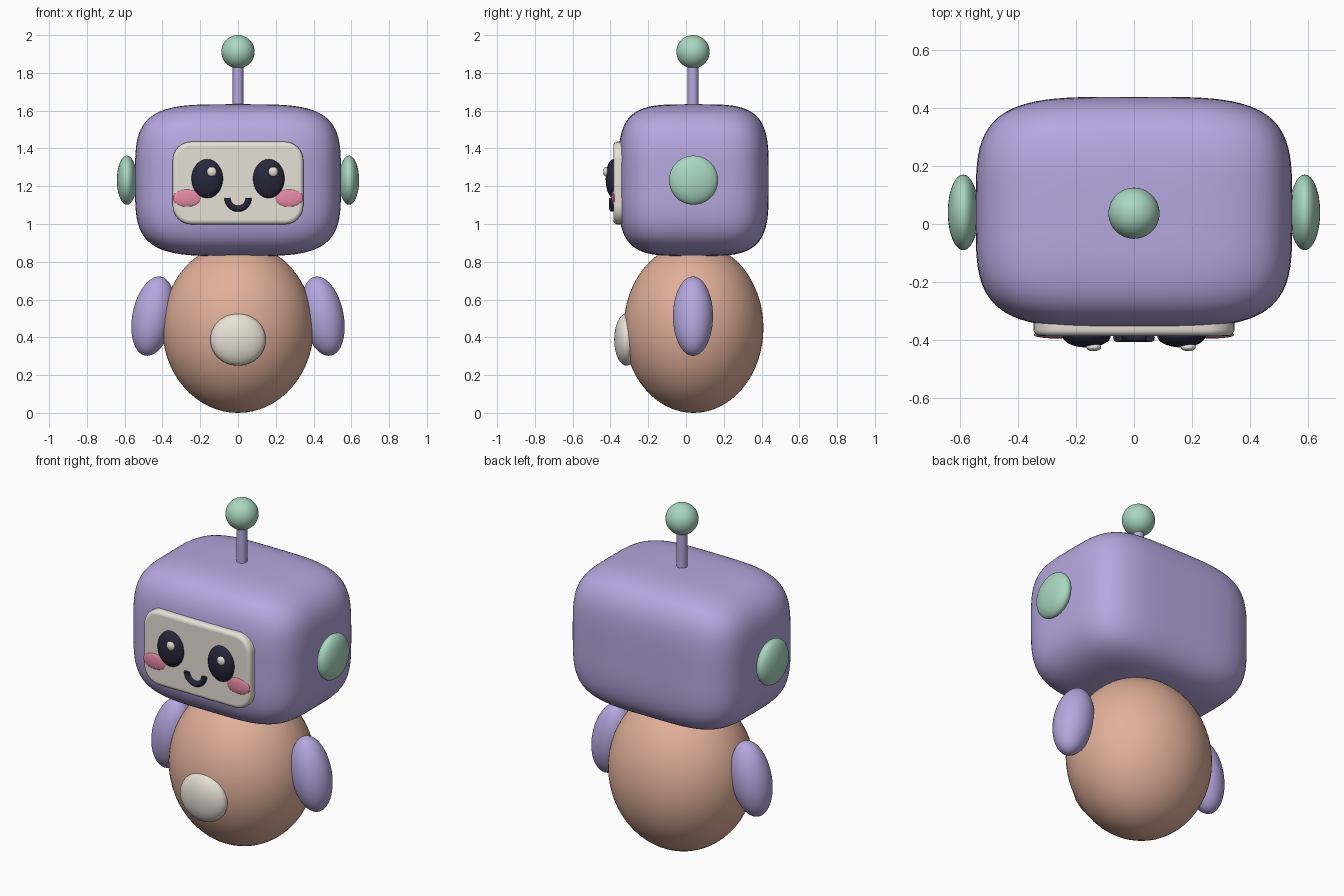
import bpy, bmesh, math
from mathutils import Matrix

if "Cube" in bpy.data.objects:
    bpy.data.objects.remove(bpy.data.objects["Cube"])

YC = 0.04  # depth of the main axis


def material(name, r, g, b):
    m = bpy.data.materials.new(name)
    m.diffuse_color = (r, g, b, 1)
    m.use_nodes = True
    m.node_tree.nodes["Principled BSDF"].inputs["Base Color"].default_value = m.diffuse_color
    return m


LAVENDER = material("lavender", 0.47, 0.39, 0.74)
MINT = material("mint", 0.40, 0.68, 0.53)
PEACH = material("peach", 0.75, 0.43, 0.32)
CREAM = material("cream", 0.80, 0.75, 0.67)
PINK = material("pink", 0.79, 0.25, 0.38)
NAVY = material("dark_navy", 0.02, 0.02, 0.045)


def finish(bm, name, mat, smooth=True):
    bmesh.ops.recalc_face_normals(bm, faces=bm.faces)
    mesh = bpy.data.meshes.new(name)
    for f in bm.faces:
        f.smooth = smooth
    bm.to_mesh(mesh)
    bm.free()
    mesh.materials.append(mat)
    ob = bpy.data.objects.new(name, mesh)
    bpy.context.collection.objects.link(ob)
    return ob


def ellipsoid(name, mat, loc, radii, tilt=0.0, seg=48):
    bm = bmesh.new()
    bmesh.ops.create_uvsphere(bm, u_segments=seg, v_segments=seg // 2, radius=1)
    bm.transform(Matrix.Translation(loc) @ Matrix.Rotation(tilt, 4, 'Y')
                 @ Matrix.Diagonal((*radii, 1)))
    return finish(bm, name, mat)


def soft_box(name, mat, loc, radii, power):
    """Cube grid pulled onto a rounded-box surface."""
    bm = bmesh.new()
    bmesh.ops.create_cube(bm, size=2)
    bmesh.ops.subdivide_edges(bm, edges=bm.edges, cuts=27, use_grid_fill=True)
    for v in bm.verts:
        v.co /= sum(abs(c) ** power for c in v.co) ** (1 / power)
    bm.transform(Matrix.Translation(loc) @ Matrix.Diagonal((*radii, 1)))
    return finish(bm, name, mat)


def face_plate(name, mat, hx, z0, z1, y_back, y_front, corner, edge):
    """Rounded rectangle plate with a softened front rim."""
    zc, hz = (z0 + z1) / 2, (z1 - z0) / 2

    def ring(inset, y):
        pts, r = [], corner - inset
        for q, (sx, sz) in enumerate(((1, 1), (-1, 1), (-1, -1), (1, -1))):
            for i in range(9):
                a = math.pi / 2 * (q + i / 8)
                pts.append(bm.verts.new((sx * (hx - corner) + r * math.cos(a), y,
                                         zc + sz * (hz - corner) + r * math.sin(a))))
        return pts

    bm = bmesh.new()
    rings = [ring(0, y_back)]
    for i in range(6):
        a = math.pi / 2 * i / 5
        rings.append(ring(edge * (1 - math.cos(a)), y_front + edge * (1 - math.sin(a))))
    n = len(rings[0])
    for a, b in zip(rings, rings[1:]):
        for i in range(n):
            bm.faces.new((a[i], a[(i + 1) % n], b[(i + 1) % n], b[i]))
    bm.faces.new(rings[0])
    front = bm.faces.new(rings[-1])
    ob = finish(bm, name, mat)
    for p in ob.data.polygons:
        p.use_smooth = len(p.vertices) == 4
    return ob


def smile(name, mat, loc, radius, tube):
    """Lower half ring with flat ends."""
    bm = bmesh.new()
    rings = []
    for i in range(25):
        a = math.pi + math.pi * i / 24
        ring = []
        for j in range(12):
            t = 2 * math.pi * j / 12
            r = radius + tube * math.cos(t)
            ring.append(bm.verts.new((loc[0] + r * math.cos(a), loc[1] + tube * math.sin(t),
                                      loc[2] + r * math.sin(a))))
        rings.append(ring)
    for a, b in zip(rings, rings[1:]):
        for j in range(12):
            bm.faces.new((a[j], a[(j + 1) % 12], b[(j + 1) % 12], b[j]))
    ends = [bm.faces.new(rings[0]), bm.faces.new(rings[-1])]
    ob = finish(bm, name, mat)
    for p in ob.data.polygons:
        p.use_smooth = len(p.vertices) == 4
    return ob


# Body and belly button patch
ellipsoid("body", PEACH, (0, YC, 0.45), (0.40, 0.37, 0.45), seg=64)
ellipsoid("belly_patch", CREAM, (0, -0.315, 0.388), (0.147, 0.065, 0.138))

# Head and face panel
soft_box("head", LAVENDER, (0, YC, 1.232), (0.545, 0.398, 0.402), 4.0)
face_plate("face_panel", CREAM, 0.346, 0.998, 1.436, -0.30, -0.385, 0.10, 0.022)

# Mirrored parts
for s, side in ((-1, "left"), (1, "right")):
    ellipsoid(side + "_arm", LAVENDER, (s * 0.45, YC - 0.003, 0.512), (0.109, 0.106, 0.213), -s * 0.2)
    ellipsoid(side + "_ear", MINT, (s * 0.588, YC, 1.232), (0.053, 0.13, 0.13))
    ellipsoid(side + "_eye", NAVY, (s * 0.163, -0.385, 1.24), (0.083, 0.04, 0.103))
    ellipsoid(side + "_eye_glint", CREAM, (s * 0.163 + 0.024, -0.424, 1.277),
              (0.026, 0.014, 0.026), seg=24)
    ellipsoid(side + "_cheek", PINK, (s * 0.27, -0.382, 1.137), (0.075, 0.012, 0.047), seg=32)

# Mouth
smile("mouth", NAVY, (0, -0.391, 1.137), 0.056, 0.016)

# Antenna
bm = bmesh.new()
bmesh.ops.create_cone(bm, cap_ends=True, segments=32, radius1=0.028, radius2=0.028, depth=0.27)
bm.transform(Matrix.Translation((0, YC - 0.003, 1.735)))
stalk = finish(bm, "antenna_stalk", LAVENDER)
for p in stalk.data.polygons:
    p.use_smooth = len(p.vertices) == 4
ellipsoid("antenna_ball", MINT, (0, YC - 0.003, 1.912), (0.088, 0.088, 0.088))
